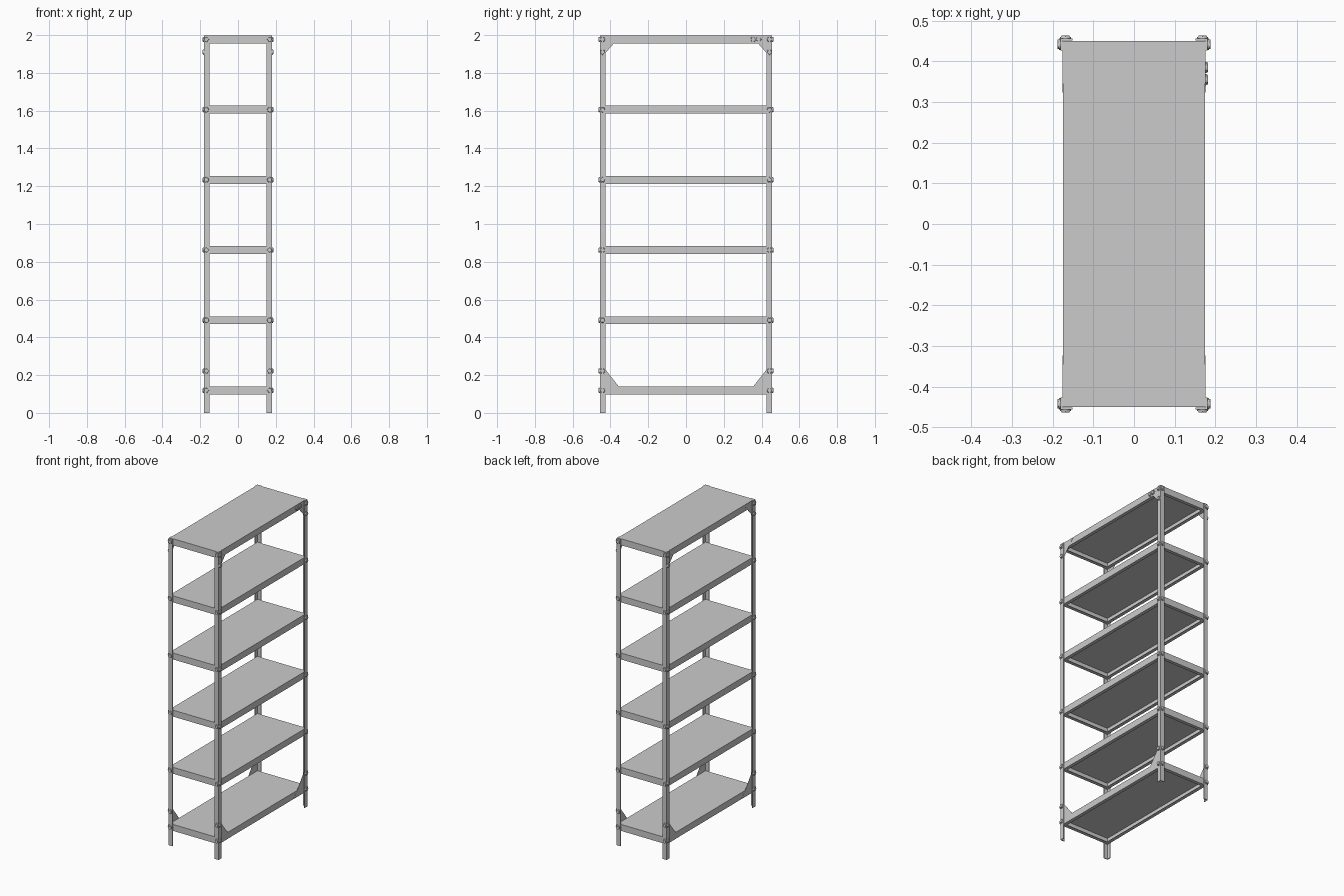
import bpy, bmesh, math
from mathutils import Vector, Matrix

if "Cube" in bpy.data.objects:
    bpy.data.objects.remove(bpy.data.objects["Cube"])

SX, SY = 0.175, 0.45           # shelf half sizes
PX, PY = 0.1805, 0.4560        # post outer faces
W, T = 0.029, 0.005            # post flange width and sheet thickness
TOPS = [0.14 + 0.3716 * i for i in range(6)]
H = 0.042                      # shelf depth
CORNERS = [(sx, sy) for sx in (-1, 1) for sy in (-1, 1)]


def finish(name, bm):
    bmesh.ops.recalc_face_normals(bm, faces=bm.faces[:])
    me = bpy.data.meshes.new(name)
    bm.to_mesh(me)
    bm.free()
    ob = bpy.data.objects.new(name, me)
    bpy.context.collection.objects.link(ob)
    return ob


def prism(bm, pts, direction):
    """Extrude a flat outline along a direction."""
    f = bm.faces.new([bm.verts.new(p) for p in pts])
    ext = bmesh.ops.extrude_face_region(bm, geom=[f])
    verts = [v for v in ext["geom"] if isinstance(v, bmesh.types.BMVert)]
    bmesh.ops.translate(bm, verts=verts, vec=direction)


def bolt(bm, pos, axis):
    """Flanged hex bolt head standing out along the axis."""
    rot = Vector((0, 0, 1)).rotation_difference(Vector(axis)).to_matrix().to_4x4()
    for seg, r1, r2, z0, d in ((16, 0.0145, 0.0135, -0.001, 0.0045),
                               (6, 0.0125, 0.0115, 0.0035, 0.0045)):
        bmesh.ops.create_cone(bm, cap_ends=True, segments=seg, radius1=r1, radius2=r2, depth=d,
                              matrix=Matrix.Translation(pos) @ rot @ Matrix.Translation((0, 0, z0 + d / 2)))


# Angle-section posts
for i, (sx, sy) in enumerate(CORNERS):
    bm = bmesh.new()
    prof = [(PX, PY), (PX - W, PY), (PX - W, PY - T), (PX - T, PY - T), (PX - T, PY - W), (PX, PY - W)]
    prism(bm, [(sx * x, sy * y, 0) for x, y in prof], (0, 0, 1.997))
    finish(f"post_{i + 1}", bm)

# Folded sheet shelves: top, skirt and inward return lip
for i, top in enumerate(TOPS):
    bm = bmesh.new()
    t, lip = 0.002, 0.022
    # nested rings: (inset, z), from the top sheet around the fold to the underside
    rings = [(0, top), (0, top - H), (lip, top - H), (lip, top - H + t), (t, top - H + t), (t, top - t)]
    loops = []
    for inset, z in rings:
        x, y = SX - inset, SY - inset
        loops.append([bm.verts.new(p) for p in ((-x, -y, z), (x, -y, z), (x, y, z), (-x, y, z))])
    for a, b in zip(loops, loops[1:]):
        for k in range(4):
            n = (k + 1) % 4
            bm.faces.new((a[k], a[n], b[n], b[k]))
    bm.faces.new(loops[0])
    bm.faces.new(loops[-1])
    finish(f"shelf_{i + 1}", bm)

# Corner gusset plates on the long sides, bottom and top
lo, hi = TOPS[0] - H, TOPS[-1] - 0.001
for i, (sx, sy) in enumerate(CORNERS):
    for name, outline in (
            ("bottom_gusset", [(SY, lo), (0.323, lo), (0.427, 0.23), (SY, 0.245)]),
            ("top_gusset", [(SY, hi), (0.345, hi), (0.427, 1.905), (SY, 1.888)])):
        bm = bmesh.new()
        prism(bm, [(sx * 0.1742, sy * y, z) for y, z in outline], (sx * 0.0015, 0, 0))
        finish(f"{name}_{i + 1}", bm)

# Bolts through both faces of each post
for i, (sx, sy) in enumerate(CORNERS):
    bm = bmesh.new()
    mids = [t - H / 2 for t in TOPS]
    for z in mids + [0.222, 1.91]:
        bolt(bm, (sx * PX, sy * 0.442, z), (sx, 0, 0))
    for z in mids + [0.222]:
        bolt(bm, (sx * 0.1685, sy * PY, z), (0, sy, 0))
    finish(f"post_bolts_{i + 1}", bm)

# Two extra bolts on one top gusset
bm = bmesh.new()
for y in (0.385, 0.355):
    bolt(bm, (0.1745, y, TOPS[-1] - H / 2), (1, 0, 0))
finish("gusset_bolts", bm)
